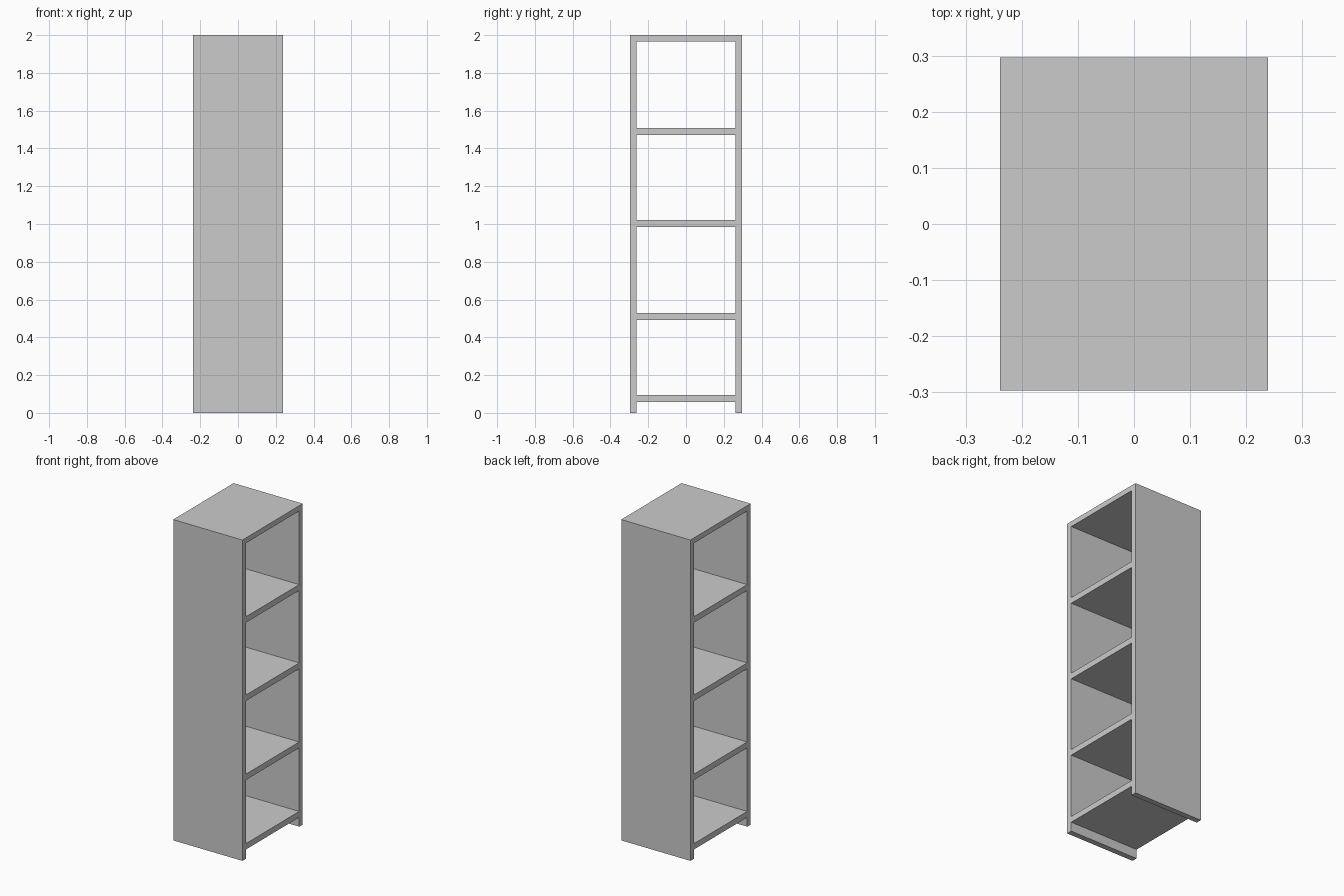
import bpy

if "Cube" in bpy.data.objects:
    bpy.data.objects.remove(bpy.data.objects["Cube"])

WIDTH, DEPTH, HEIGHT = 0.477, 0.594, 2.0
TOP, SIDE, SHELF = 0.033, 0.035, 0.037


def panel(name, size, centre):
    bpy.ops.mesh.primitive_cube_add(size=1, location=centre)
    ob = bpy.context.object
    ob.name = name
    ob.scale = size
    bpy.ops.object.transform_apply(location=False, rotation=False, scale=True)
    return ob


# Top board lying over both uprights
panel("top_board", (WIDTH, DEPTH, TOP), (0, 0, HEIGHT - TOP / 2))

# Upright panels at front and back
side_h = HEIGHT - TOP
for name, s in (("front_panel", -1), ("back_panel", 1)):
    panel(name, (WIDTH, SIDE, side_h), (0, s * (DEPTH - SIDE) / 2, side_h / 2))

# Shelves between the uprights, lowest one raised off the floor
for i, z in enumerate((0.076, 0.509, 1.002, 1.49)):
    panel(f"shelf_{i + 1}", (WIDTH, DEPTH - 2 * SIDE, SHELF), (0, 0, z))
